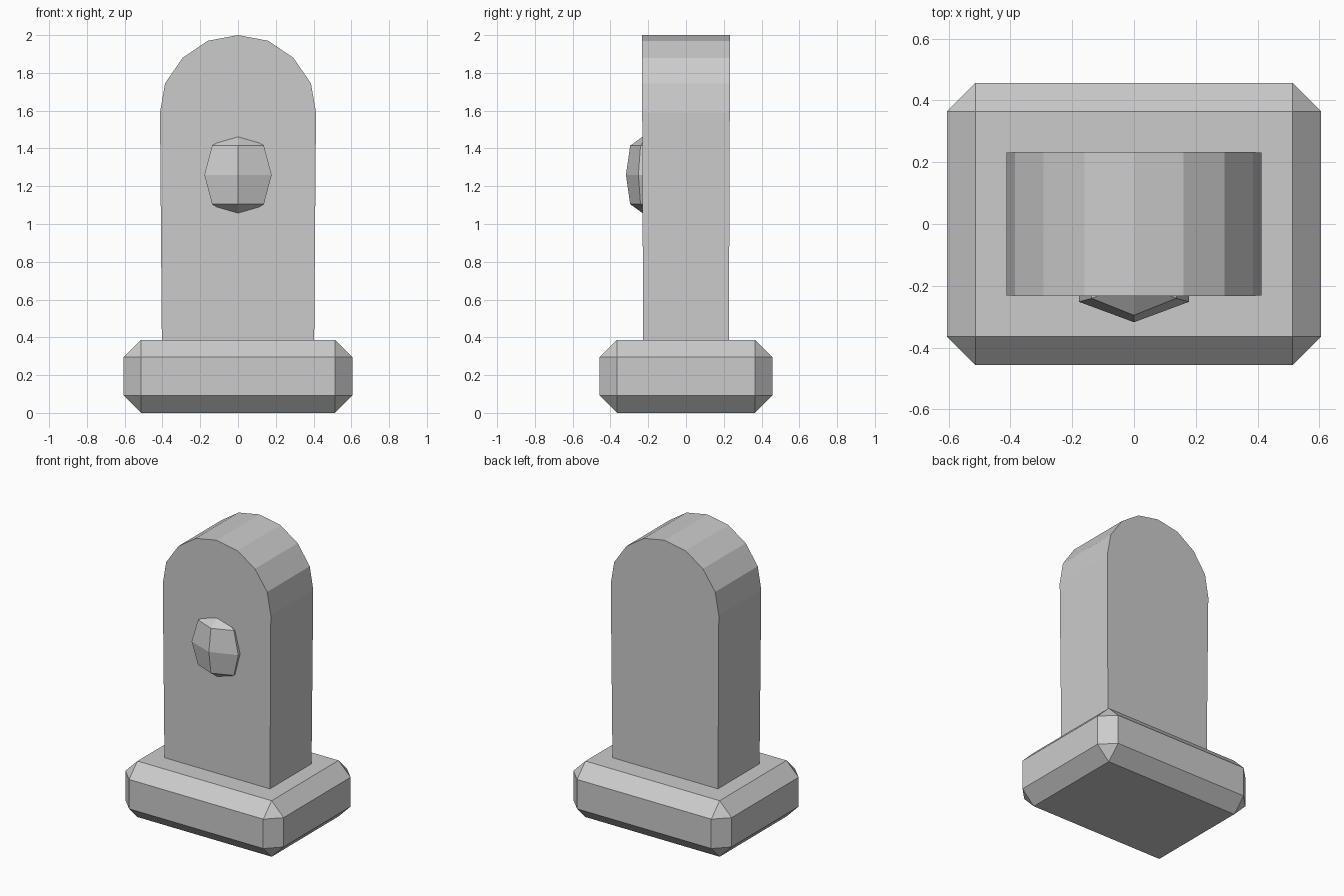
import bpy
import bmesh
import math

old = bpy.data.objects.get("Cube")
if old:
    bpy.data.objects.remove(old, do_unlink=True)

# One plain stone colour
stone = bpy.data.materials.new("grey stone")
stone.use_nodes = True
color = (0.6, 0.6, 0.6, 1.0)
stone.diffuse_color = color
stone.node_tree.nodes["Principled BSDF"].inputs["Base Color"].default_value = color


def finish(bm, name):
    """Turn a bmesh into a flat-shaded stone object."""
    bmesh.ops.recalc_face_normals(bm, faces=bm.faces)
    mesh = bpy.data.meshes.new(name)
    bm.to_mesh(mesh)
    bm.free()
    mesh.materials.append(stone)
    obj = bpy.data.objects.new(name, mesh)
    bpy.context.scene.collection.objects.link(obj)
    return obj


# Plinth: chamfered block
BASE_TOP = 0.387
bm = bmesh.new()
bmesh.ops.create_cube(bm, size=1)
bmesh.ops.scale(bm, vec=(1.21, 0.914, BASE_TOP), verts=bm.verts)
bmesh.ops.translate(bm, vec=(0, 0, BASE_TOP / 2), verts=bm.verts)
bmesh.ops.bevel(bm, geom=bm.edges[:], offset=0.092, segments=1,
                affect='EDGES', profile=0.5)
finish(bm, "plinth")

# Slab: arched outline, thickening very slightly towards the top
half = [(0.403, 0.36), (0.413, 1.59), (0.386, 1.745), (0.293, 1.88), (0.16, 1.97)]
outline = half + [(0, 2.0)] + [(-x, z) for x, z in reversed(half)]


def half_depth(z):
    return 0.227 + 0.004 * (z - BASE_TOP)


bm = bmesh.new()
front = [bm.verts.new((x, -half_depth(z), z)) for x, z in outline]
back = [bm.verts.new((x, half_depth(z), z)) for x, z in outline]
bm.faces.new(front)
bm.faces.new(back)
for i in range(len(outline)):
    j = (i + 1) % len(outline)
    bm.faces.new((front[i], front[j], back[j], back[i]))
finish(bm, "arched_slab")

# Knob: squashed six-sided ball half sunk into the slab's front
SIDES = 6
KNOB_Y, KNOB_Z = -0.186, 1.26
bm = bmesh.new()
rings = []
for sx, sy, z in ((0.77, 0.83, -0.155), (1, 1, 0), (0.77, 0.83, 0.155)):
    ring = []
    for k in range(SIDES):
        a = math.tau * k / SIDES
        ring.append(bm.verts.new((0.2055 * sx * math.sin(a),
                                  KNOB_Y - 0.132 * sy * math.cos(a), KNOB_Z + z)))
    rings.append(ring)
poles = [bm.verts.new((0, KNOB_Y, KNOB_Z + s * 0.234)) for s in (-1, 1)]
for k in range(SIDES):
    n = (k + 1) % SIDES
    for low, high in zip(rings, rings[1:]):
        bm.faces.new((low[k], low[n], high[n], high[k]))
    bm.faces.new((rings[0][n], rings[0][k], poles[0]))
    bm.faces.new((rings[-1][k], rings[-1][n], poles[1]))
finish(bm, "front_knob")
